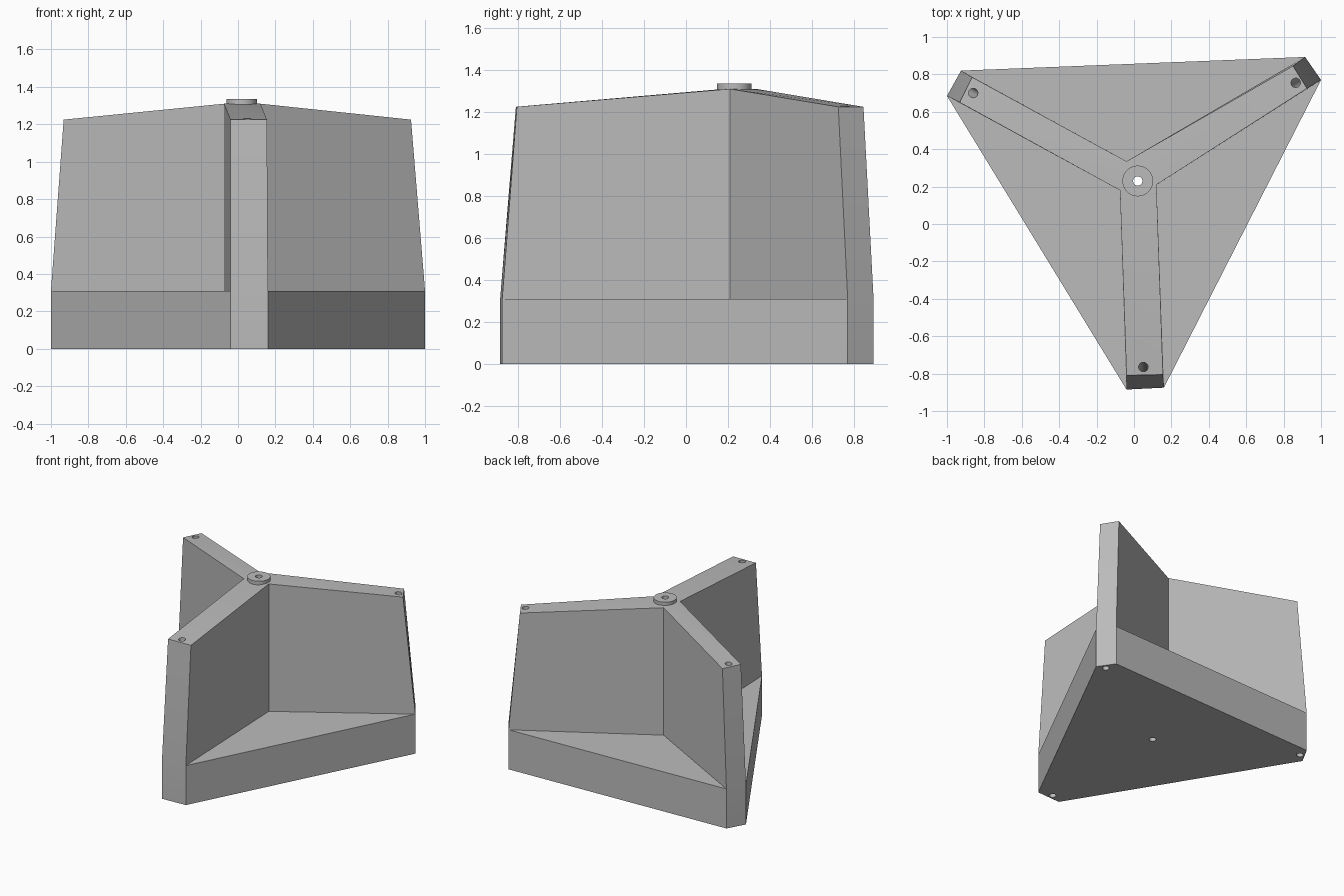
import bpy, bmesh, math
from mathutils import Vector

cube = bpy.data.objects.get("Cube")
if cube:
    bpy.data.objects.remove(cube, do_unlink=True)

# Heights and centre
PLATE, TIP, CROWN, TOP = 0.31, 1.225, 1.31, 1.335
HUB = Vector((0.02, 0.23, 0))

# Each arm, counter-clockwise: two base corners, two tip corners,
# the inner corner that follows it, and its screw hole at the tip
ARMS = [
    ((-0.04, -0.885), (0.16, -0.875), (-0.04, -0.81), (0.155, -0.805), (0.12, 0.21), (0.05, -0.765)),
    ((1.0, 0.77), (0.915, 0.893), (0.925, 0.725), (0.85, 0.845), (-0.04, 0.335), (0.865, 0.755)),
    ((-0.925, 0.82), (-1.0, 0.685), (-0.866, 0.785), (-0.932, 0.65), (-0.075, 0.18), (-0.86, 0.70)),
]

grey = bpy.data.materials.new("plain_grey")
grey.use_nodes = True
grey.diffuse_color = (0.5, 0.5, 0.5, 1)
grey.node_tree.nodes["Principled BSDF"].inputs["Base Color"].default_value = (0.5, 0.5, 0.5, 1)


def make_object(name, bm):
    bmesh.ops.recalc_face_normals(bm, faces=bm.faces)
    mesh = bpy.data.meshes.new(name)
    bm.to_mesh(mesh)
    bm.free()
    mesh.materials.append(grey)
    obj = bpy.data.objects.new(name, mesh)
    bpy.context.collection.objects.link(obj)
    return obj


def add_rod(bm, start, end, radius, sides=32):
    """Cylinder between two points."""
    axis = end - start
    matrix = axis.to_track_quat('Z', 'Y').to_matrix().to_4x4()
    matrix.translation = (start + end) / 2
    bmesh.ops.create_cone(bm, cap_ends=True, segments=sides, radius1=radius,
                          radius2=radius, depth=axis.length, matrix=matrix)


# Body: triangular plate with three upright arms meeting in the middle
bm = bmesh.new()


def ring(points, z):
    return [bm.verts.new((x, y, z)) for x, y in points]


base = [p for arm in ARMS for p in arm[:2]]
tips = [p for arm in ARMS for p in arm[2:4]]
inner = [arm[4] for arm in ARMS]
floor, rim, tip = ring(base, 0), ring(base, PLATE), ring(tips, TIP)
root, crown = ring(inner, PLATE), ring(inner, CROWN)

bm.faces.new(floor)
bm.faces.new(crown)
for i in range(6):
    j = (i + 1) % 6
    bm.faces.new((floor[i], floor[j], rim[j], rim[i]))
for k in range(3):
    a, b, c = 2 * k, 2 * k + 1, (2 * k + 2) % 6
    bm.faces.new((rim[a], rim[b], tip[b], tip[a]))              # arm end
    bm.faces.new((tip[a], tip[b], crown[k], crown[k - 1]))      # sloping arm top
    bm.faces.new((rim[b], rim[c], root[k]))                     # plate top
    bm.faces.new((rim[b], root[k], crown[k], tip[b]))           # arm walls
    bm.faces.new((root[k], rim[c], tip[c], crown[k]))
body = make_object("three_arm_body", bm)

# Round boss on the crown
bm = bmesh.new()
add_rod(bm, HUB + Vector((0, 0, CROWN - 0.005)), HUB + Vector((0, 0, TOP)), 0.082, 48)
boss = make_object("centre_boss", bm)

# Holes: one down the middle, one leaning along each arm end
bm = bmesh.new()
add_rod(bm, HUB + Vector((0, 0, -0.1)), HUB + Vector((0, 0, 1.5)), 0.025)
for arm in ARMS:
    upper = Vector((*arm[5], TIP))
    lower = HUB + (Vector((*arm[5], 0)) - HUB) * 1.08
    step = (upper - lower) * 0.1
    add_rod(bm, lower - step, upper + step, 0.025)
cutter = make_object("hole_cutter", bm)
cutter.hide_render = True

for obj in (body, boss):
    mod = obj.modifiers.new("holes", 'BOOLEAN')
    mod.operation = 'DIFFERENCE'
    mod.solver = 'EXACT'
    mod.object = cutter
    bpy.ops.object.select_all(action='DESELECT')
    obj.select_set(True)
    bpy.context.view_layer.objects.active = obj
    bpy.ops.object.modifier_apply(modifier=mod.name)
    bpy.ops.object.shade_smooth_by_angle(angle=math.radians(30))

bpy.data.objects.remove(cutter, do_unlink=True)
